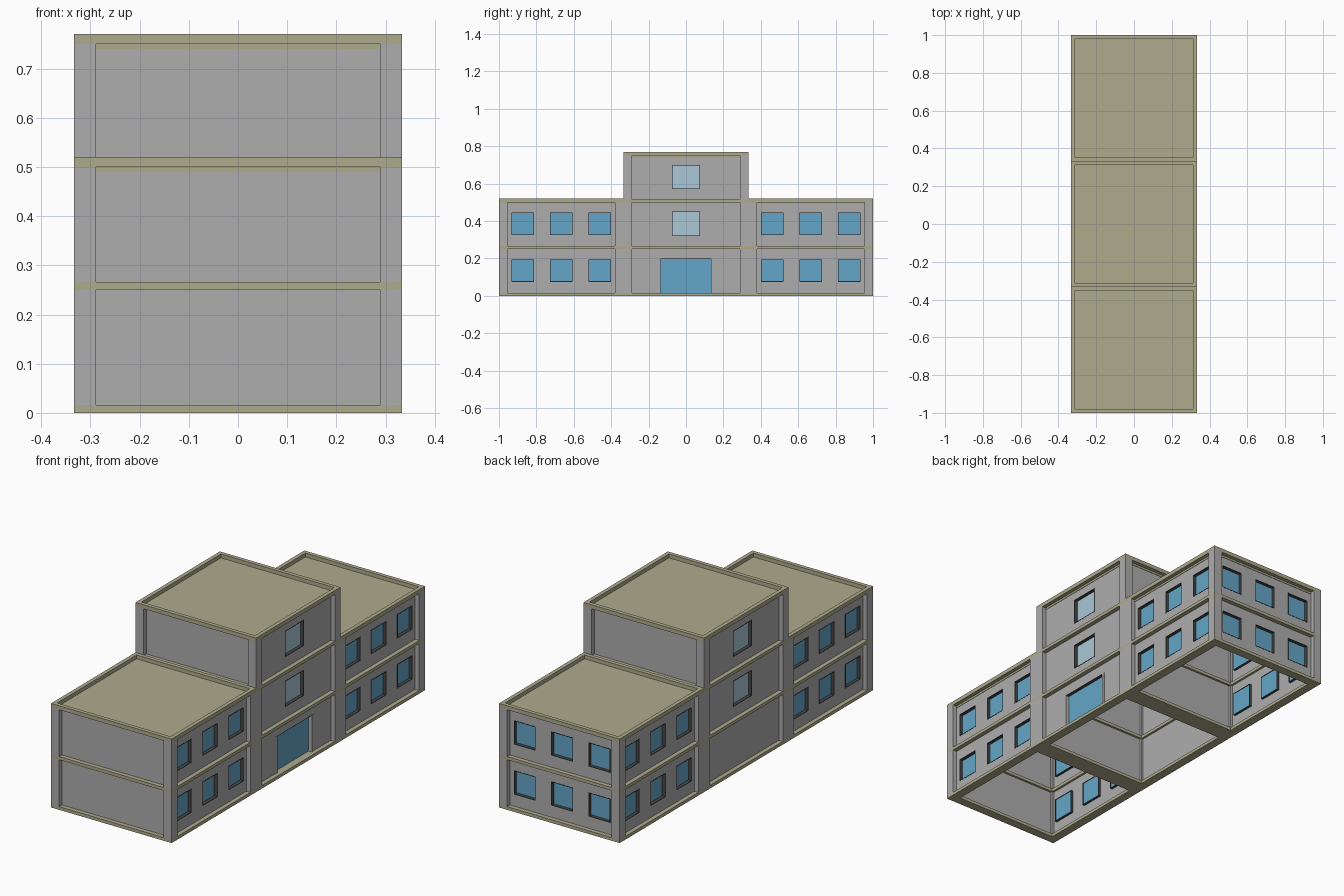
import bpy, bmesh, math
from mathutils import Matrix, Vector

if "Cube" in bpy.data.objects:
    bpy.data.objects.remove(bpy.data.objects["Cube"])

H = 1 / 3          # half width of a square bay
POST = 0.045       # corner post size
STOREY = 0.25
BEAM = 0.016
RECESS = 0.022     # wall set back from the post faces


def material(name, rgb):
    m = bpy.data.materials.new(name)
    m.diffuse_color = (*rgb, 1)
    m.use_nodes = True
    m.node_tree.nodes["Principled BSDF"].inputs["Base Color"].default_value = m.diffuse_color
    return m


KHAKI = material("khaki", (0.43, 0.41, 0.27))
GLASS = material("blue_glass", (0.13, 0.38, 0.58))
PALE = material("pale_glass", (0.40, 0.58, 0.68))
DARK = material("dark_frame", (0.06, 0.06, 0.06))
GREY = material("grey", (0.42, 0.42, 0.42))


def finish(name, bm, mat, matrix=Matrix()):
    bmesh.ops.recalc_face_normals(bm, faces=bm.faces)
    me = bpy.data.meshes.new(name)
    bm.to_mesh(me)
    bm.free()
    me.materials.append(mat)
    ob = bpy.data.objects.new(name, me)
    ob.matrix_world = matrix
    bpy.context.collection.objects.link(ob)
    return ob


def add_box(bm, lo, hi):
    lo, hi = Vector(lo), Vector(hi)
    m = Matrix.Translation((lo + hi) / 2) @ Matrix.Diagonal((*(hi - lo), 1))
    bmesh.ops.create_cube(bm, size=1, matrix=m)


def box(name, lo, hi, mat, matrix=Matrix()):
    bm = bmesh.new()
    add_box(bm, lo, hi)
    return finish(name, bm, mat, matrix)


def ring(name, a, b, z0, z1, mat, matrix):
    """Rectangular frame: a, b are outer and inner half sizes around the z axis."""
    bm = bmesh.new()
    loops = []
    for (sx, sy), z in ((a, z0), (a, z1), (b, z1), (b, z0)):
        loops.append([bm.verts.new((i * sx, j * sy, z))
                      for i, j in ((-1, -1), (1, -1), (1, 1), (-1, 1))])
    for k in range(4):
        p, q = loops[k], loops[(k + 1) % 4]
        for i in range(4):
            bm.faces.new((p[i], p[(i + 1) % 4], q[(i + 1) % 4], q[i]))
    return finish(name, bm, mat, matrix)


def wall(name, z0, z1, holes, matrix):
    """Thin wall with rectangular openings; holes are (u0, u1, v0, v1)."""
    w = H - POST + 0.002
    us = sorted({-w, w} | {u for h in holes for u in h[:2]})
    vs = sorted({z0, z1} | {v for h in holes for v in h[2:]})
    bm = bmesh.new()
    grid = [[bm.verts.new((u, -H + RECESS, v)) for v in vs] for u in us]
    for i in range(len(us) - 1):
        for j in range(len(vs) - 1):
            cu, cv = (us[i] + us[i + 1]) / 2, (vs[j] + vs[j + 1]) / 2
            if not any(h[0] < cu < h[1] and h[2] < cv < h[3] for h in holes):
                bm.faces.new((grid[i][j], grid[i + 1][j],
                              grid[i + 1][j + 1], grid[i][j + 1]))
    ext = bmesh.ops.extrude_face_region(bm, geom=bm.faces[:], use_keep_orig=True)
    verts = [g for g in ext["geom"] if isinstance(g, bmesh.types.BMVert)]
    bmesh.ops.translate(bm, verts=verts, vec=(0, 0.012, 0))
    return finish(name, bm, GREY, matrix)


def window(u, half, v0, v1, mat, matrix):
    # dark frame lining the opening, with glass set back inside it
    hz, t = (v1 - v0) / 2, 0.003
    place = (matrix @ Matrix.Translation((u, -H, (v0 + v1) / 2))
             @ Matrix.Rotation(math.radians(90), 4, 'X'))
    ring("window_frame", (half, hz), (half - t, hz - t), -0.046, -RECESS + 0.001,
         DARK, place)
    box("window_glass", (u - half + t, -H + 0.038, v0 + t),
        (u + half - t, -H + 0.044, v1 - t), mat, matrix)


def doorway(v0, v1, matrix):
    for s in (-1, 1):
        a, b = sorted((s * 0.135, s * 0.15))
        box("door_jamb", (a, -H + RECESS - 0.002, v0), (b, -H + 0.046, v1), GREY, matrix)
    box("door_lintel", (-0.135, -H + RECESS, v1 - 0.003),
        (0.135, -H + 0.046, v1), DARK, matrix)
    box("door_glass", (-0.135, -H + 0.038, v0), (0.135, -H + 0.044, v1 - 0.003),
        GLASS, matrix)


def bay(cy, storeys, openings):
    """openings(side, storey) gives 'triple', 'single', 'door' or None."""
    base = Matrix.Translation((0, cy, 0))
    for s in range(storeys):
        z = s * STOREY
        lo, hi = z + BEAM, z + STOREY
        ring("floor_beam", (H, H), (H - POST, H - POST), z, lo, KHAKI, base)
        # corner posts
        bm = bmesh.new()
        for i in (-1, 1):
            for j in (-1, 1):
                xs, ys = sorted((i * H, i * (H - POST))), sorted((j * H, j * (H - POST)))
                add_box(bm, (xs[0], ys[0], lo), (xs[1], ys[1], hi))
        finish("corner_posts", bm, GREY, base)
        # four walls: 0 front, 1 right, 2 back, 3 left
        for side in range(4):
            m = base @ Matrix.Rotation(side * math.pi / 2, 4, 'Z')
            kind = openings(side, s)
            holes = []
            if kind == 'triple':
                holes = [(u - 0.06, u + 0.06, z + 0.075, z + 0.195)
                         for u in (-0.206, 0, 0.206)]
            elif kind == 'single':
                holes = [(-0.075, 0.075, z + 0.07, z + 0.2)]
            elif kind == 'door':
                holes = [(-0.15, 0.15, lo, 0.2)]
            wall("wall", lo, hi, holes, m)
            for u0, u1, v0, v1 in holes:
                if kind == 'door':
                    doorway(v0, v1, m)
                else:
                    window((u0 + u1) / 2, (u1 - u0) / 2, v0, v1,
                           GLASS if kind == 'triple' else PALE, m)
    # flat roof inside a low parapet
    top = storeys * STOREY
    r = H - 0.02
    ring("roof_parapet", (H, H), (r, r), top, top + 0.02, KHAKI, base)
    box("roof_slab", (-r, -r, top - 0.01), (r, r, top + 0.001), KHAKI, base)


def centre_openings(side, s):
    if side in (1, 3):
        return 'single' if s else ('door' if side == 1 else None)


# central tower and the two lower wings
bay(0, 3, centre_openings)
bay(-2 * H, 2, lambda side, s: 'triple' if side in (1, 3) else None)
bay(2 * H, 2, lambda side, s: 'triple' if side in (1, 2, 3) else None)
